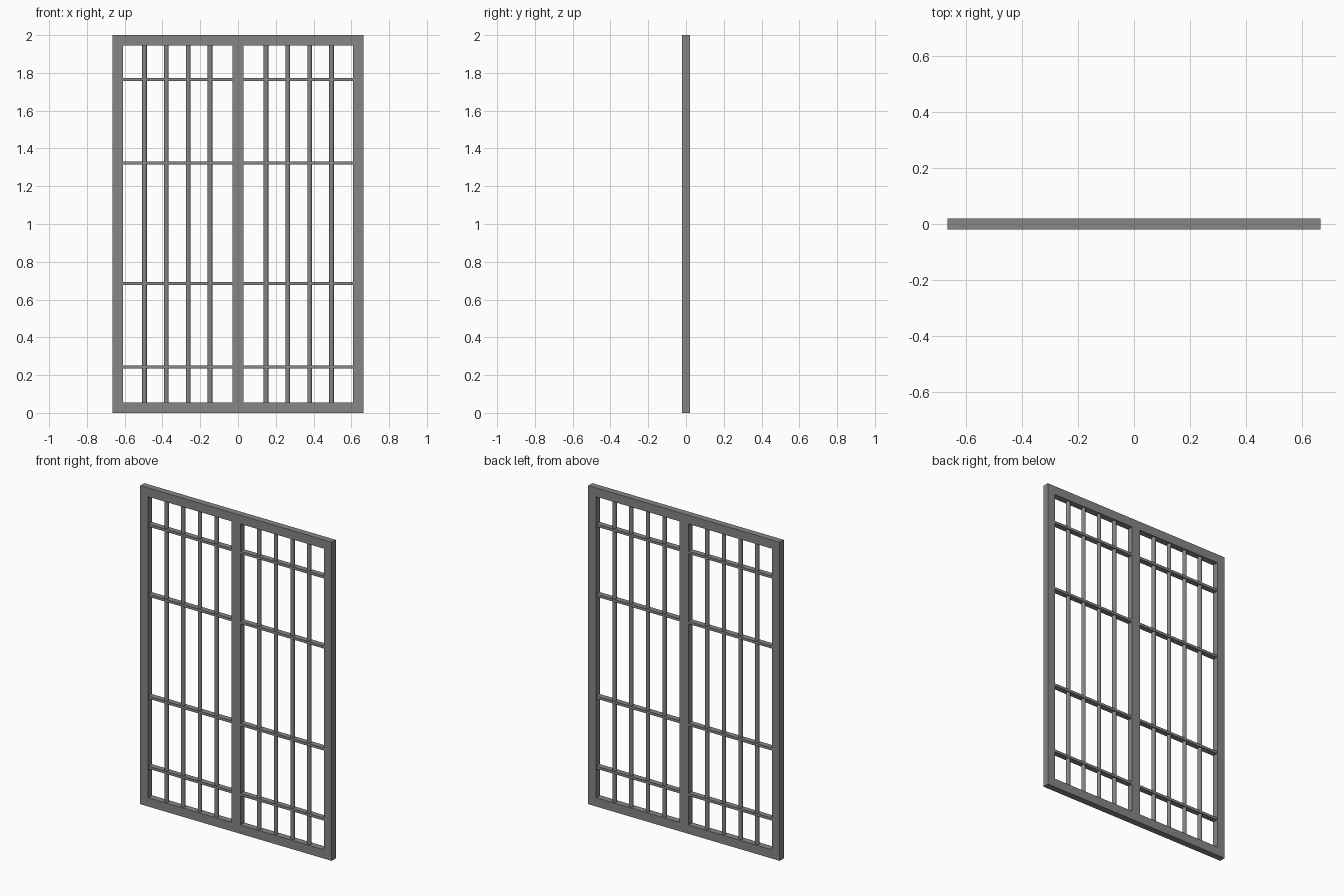
import bpy
import math

cube = bpy.data.objects.get("Cube")
if cube:
    bpy.data.objects.remove(cube, do_unlink=True)

steel = bpy.data.materials.new("grey_steel")
steel.use_nodes = True
GREY = (0.24, 0.24, 0.24, 1)
steel.diffuse_color = GREY
steel.node_tree.nodes["Principled BSDF"].inputs["Base Color"].default_value = GREY

HALF_W, HEIGHT, DEPTH, BORDER = 0.665, 2.0, 0.04, 0.055
INNER_W = HALF_W - BORDER
MID = HEIGHT / 2


def finish(obj, name):
    obj.name = name
    obj.data.materials.append(steel)
    return obj


def box(name, centre, size):
    bpy.ops.mesh.primitive_cube_add(size=1, location=centre)
    obj = bpy.context.object
    obj.scale = size
    bpy.ops.object.transform_apply(location=False, rotation=False, scale=True)
    return finish(obj, name)


def rod(name, x):
    bpy.ops.mesh.primitive_cylinder_add(
        vertices=16, radius=0.0125, depth=HEIGHT - 2 * BORDER, location=(x, 0, MID))
    bpy.ops.object.shade_smooth_by_angle(angle=math.radians(40))
    return finish(bpy.context.object, name)


# Outer frame: top and bottom rails between full-height stiles
for name, z in (("bottom_rail", BORDER / 2), ("top_rail", HEIGHT - BORDER / 2)):
    box(name, (0, 0, z), (2 * INNER_W, DEPTH, BORDER))
for name, side in (("left_stile", 1), ("right_stile", -1)):
    box(name, (side * (HALF_W - BORDER / 2), 0, MID), (BORDER, DEPTH, HEIGHT))

# Centre stile
box("centre_stile", (0, 0, MID), (0.06, DEPTH, HEIGHT - 2 * BORDER))

# Horizontal flat bars, mirrored about mid height
for offset in (0.32, 0.76):
    for name, sign in (("upper", 1), ("lower", -1)):
        box(f"{name}_flat_bar", (0, 0, MID + 0.004 + sign * offset),
            (2 * INNER_W, 0.034, 0.016))

# Vertical rods, mirrored left and right
for i in range(4):
    for name, side in (("left", 1), ("right", -1)):
        rod(f"{name}_rod_{i + 1}", side * (0.148 + i * 0.1157))
